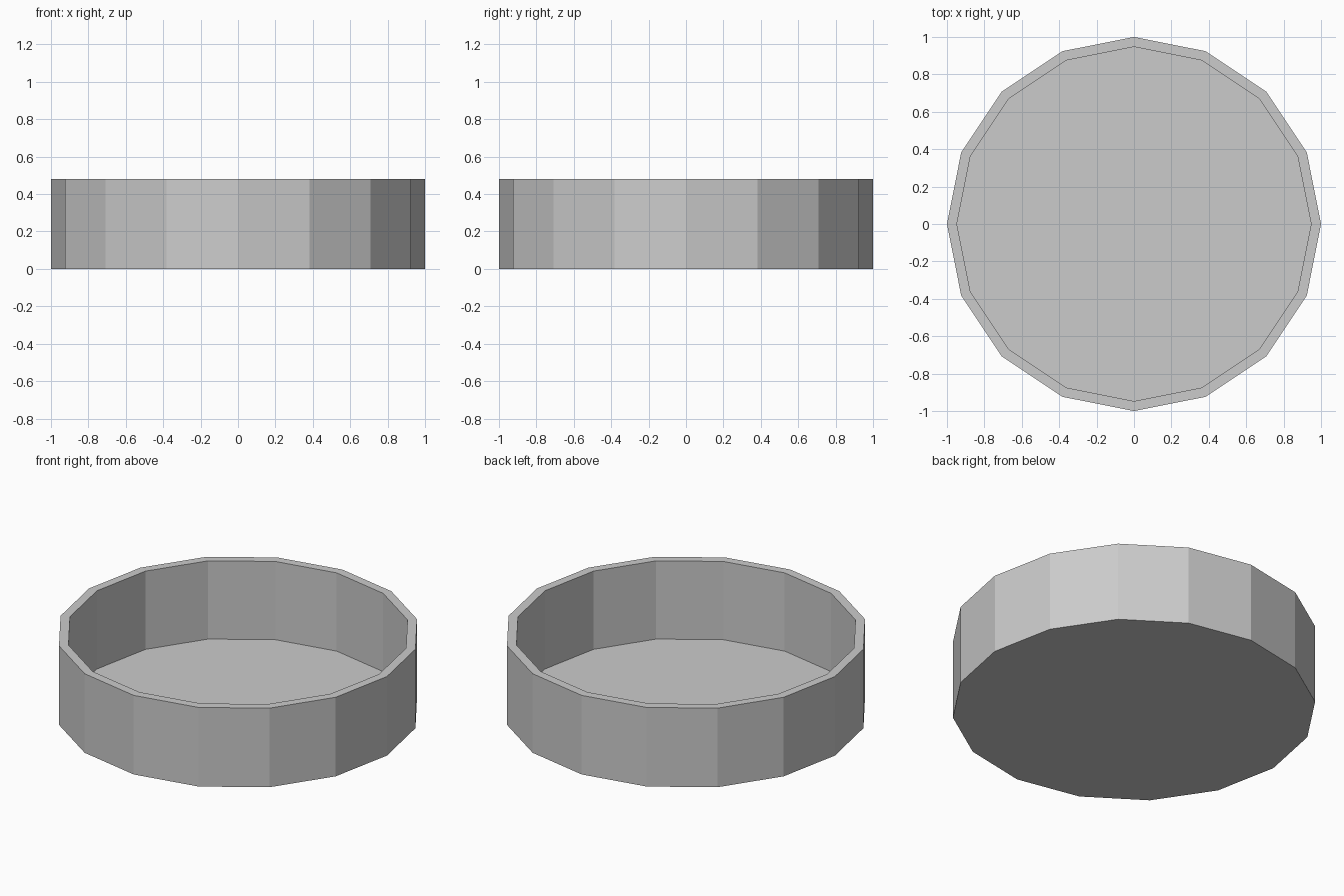
import bpy, bmesh
from math import cos, sin, tau

if "Cube" in bpy.data.objects:
    bpy.data.objects.remove(bpy.data.objects["Cube"])

SIDES = 16
# closed profile as (radius, z), from bottom centre up the wall and back to the floor centre
PROFILE = [(1.0, 0.0), (1.0, 0.48), (0.947, 0.48), (0.947, 0.005)]

# Round tray: flat-sided wall with a thin floor
bm = bmesh.new()
rings = [[bm.verts.new((r * cos(tau * i / SIDES), r * sin(tau * i / SIDES), z))
          for i in range(SIDES)] for r, z in PROFILE]
for low, high in zip(rings, rings[1:]):
    for i in range(SIDES):
        j = (i + 1) % SIDES
        bm.faces.new((low[i], low[j], high[j], high[i]))

# Underside and inner floor
bm.faces.new(rings[0][::-1])
bm.faces.new(rings[-1])
bmesh.ops.recalc_face_normals(bm, faces=bm.faces)

mesh = bpy.data.meshes.new("round_tray")
bm.to_mesh(mesh)
bm.free()
bpy.context.collection.objects.link(bpy.data.objects.new("round_tray", mesh))
